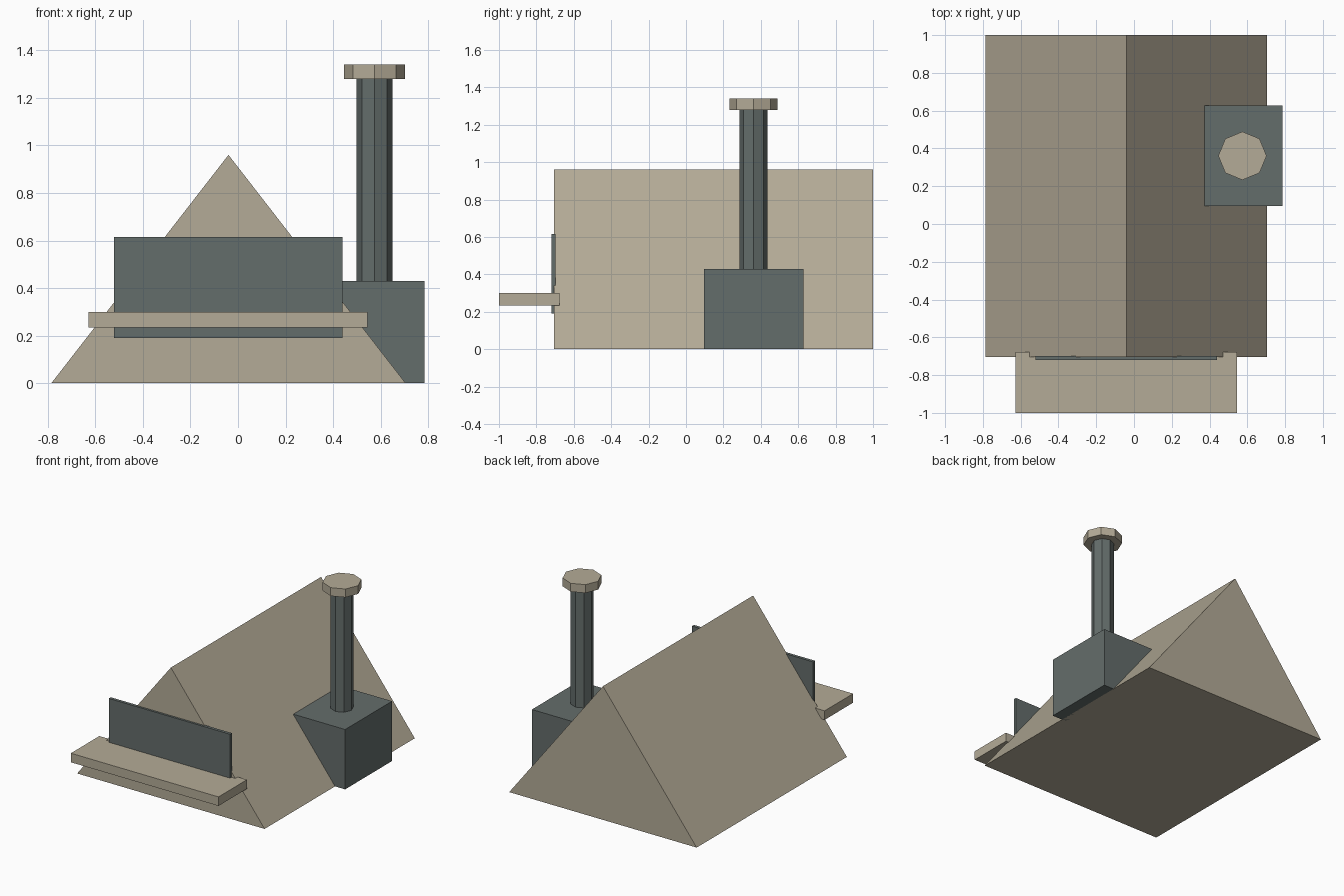
import bpy, bmesh, math

if "Cube" in bpy.data.objects:
    bpy.data.objects.remove(bpy.data.objects["Cube"])


def material(name, rgb):
    m = bpy.data.materials.new(name)
    lin = [((c / 255 + 0.055) / 1.055) ** 2.4 for c in rgb]
    m.diffuse_color = (*lin, 1)
    m.use_nodes = True
    m.node_tree.nodes["Principled BSDF"].inputs["Base Color"].default_value = m.diffuse_color
    return m


canvas = material("tan canvas", (180, 171, 151))
slate = material("dark slate", (100, 109, 107))


def finish(name, bm, mat):
    bmesh.ops.recalc_face_normals(bm, faces=bm.faces)
    me = bpy.data.meshes.new(name)
    bm.to_mesh(me)
    bm.free()
    me.materials.append(mat)
    ob = bpy.data.objects.new(name, me)
    bpy.context.collection.objects.link(ob)
    return ob


def prism(name, profile, start, depth, mat):
    """Extrude an x-z profile along y."""
    bm = bmesh.new()
    face = bm.faces.new([bm.verts.new((x, start, z)) for x, z in profile])
    ext = bmesh.ops.extrude_face_region(bm, geom=[face])
    verts = [g for g in ext["geom"] if isinstance(g, bmesh.types.BMVert)]
    bmesh.ops.translate(bm, verts=verts, vec=(0, depth, 0))
    return finish(name, bm, mat)


def box(name, x0, x1, y0, y1, z0, z1, mat):
    return prism(name, [(x0, z0), (x1, z0), (x1, z1), (x0, z1)], y0, y1 - y0, mat)


def octagon(name, x, y, z0, z1, r, mat):
    bm = bmesh.new()
    bmesh.ops.create_cone(bm, cap_ends=True, segments=8, radius1=r, radius2=r, depth=z1 - z0)
    bmesh.ops.translate(bm, verts=bm.verts, vec=(x, y, (z0 + z1) / 2))
    return finish(name, bm, mat)


# Ridge tent body
prism("tent", [(-0.785, 0), (0.705, 0), (-0.04, 0.96)], -0.705, 1.705, canvas)

# Serving hatch and counter on the front
box("hatch_panel", -0.522, 0.44, -0.72, -0.698, 0.19, 0.615, slate)
box("counter", -0.628, 0.545, -1.0, -0.677, 0.235, 0.30, canvas)

# Stove with chimney pipe and cap
box("stove", 0.373, 0.785, 0.095, 0.628, 0, 0.43, slate)
octagon("chimney_pipe", 0.574, 0.361, 0.42, 1.285, 0.075, slate)
octagon("chimney_cap", 0.574, 0.361, 1.28, 1.34, 0.128, canvas)
